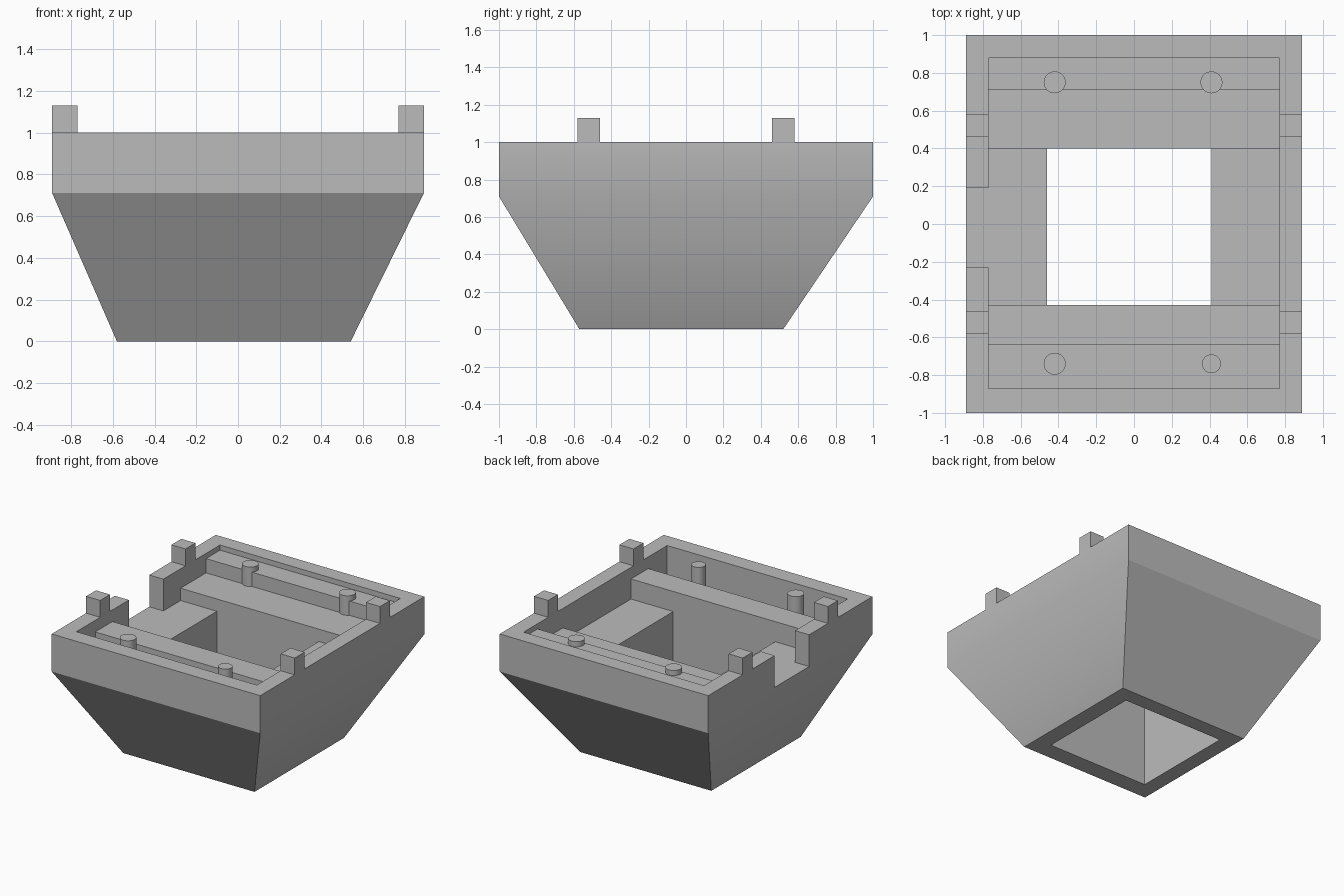
import bpy
import bmesh
import math

old = bpy.data.objects.get("Cube")
if old:
    bpy.data.objects.remove(old, do_unlink=True)

grey = bpy.data.materials.new("plain_grey")
grey.use_nodes = True
grey.diffuse_color = (0.5, 0.5, 0.5, 1)
grey.node_tree.nodes["Principled BSDF"].inputs["Base Color"].default_value = (0.5, 0.5, 0.5, 1)

FLOOR, SHOULDER, RIM = 0.755, 0.71, 1.0


def finish(name, bm):
    """Turn a bmesh into a named, coloured object."""
    bmesh.ops.recalc_face_normals(bm, faces=bm.faces)
    mesh = bpy.data.meshes.new(name)
    bm.to_mesh(mesh)
    bm.free()
    mesh.materials.append(grey)
    obj = bpy.data.objects.new(name, mesh)
    bpy.context.collection.objects.link(obj)
    return obj


def loft(name, sections):
    """Stack rectangles (x0, x1, y0, y1, z) and skin them."""
    bm = bmesh.new()
    rings = []
    for x0, x1, y0, y1, z in sections:
        corners = ((x0, y0), (x1, y0), (x1, y1), (x0, y1))
        rings.append([bm.verts.new((x, y, z)) for x, y in corners])
    for low, high in zip(rings, rings[1:]):
        for i in range(4):
            j = (i + 1) % 4
            bm.faces.new((low[i], low[j], high[j], high[i]))
    bm.faces.new(rings[0][::-1])
    bm.faces.new(rings[-1])
    return finish(name, bm)


def box(name, x, y, z):
    return loft(name, [(*x, *y, z[0]), (*x, *y, z[1])])


def smooth(obj):
    bpy.ops.object.select_all(action="DESELECT")
    obj.select_set(True)
    bpy.context.view_layer.objects.active = obj
    bpy.ops.object.shade_smooth_by_angle(angle=math.radians(30))


# Tapered outer shell
body = loft("tapered_body", [
    (-0.58, 0.54, -0.57, 0.52, 0),
    (-0.89, 0.89, -1, 1, SHOULDER),
    (-0.89, 0.89, -1, 1, RIM),
])

# Top pocket, square through-hole and side notch
cutters = [
    box("pocket_cutter", (-0.77, 0.77), (-0.87, 0.88), (FLOOR, 1.2)),
    box("hole_cutter", (-0.46, 0.41), (-0.43, 0.40), (-0.2, 1.2)),
    box("notch_cutter", (-1.0, -0.7), (-0.23, 0.19), (FLOOR, 1.2)),
]
bpy.context.view_layer.objects.active = body
for cutter in cutters:
    cutter.hide_render = True
    mod = body.modifiers.new("cut", "BOOLEAN")
    mod.operation = "DIFFERENCE"
    mod.solver = "EXACT"
    mod.object = cutter
    bpy.ops.object.modifier_apply(modifier=mod.name)
    bpy.data.objects.remove(cutter, do_unlink=True)
smooth(body)

# Cross beams and raised ledge inside the pocket
inner = (-0.77, 0.77)
box("front_beam", inner, (-0.64, -0.43), (FLOOR, 0.91))
box("back_beam", inner, (0.40, 0.71), (FLOOR, 0.85))
box("back_ledge", inner, (0.71, 0.88), (FLOOR, 0.96))

# Four lugs on the side walls
for side, sx in (("left", 1), ("right", -1)):
    for end, sy in (("front", -1), ("back", 1)):
        box(f"{end}_{side}_lug", sorted((sx * 0.77, sx * 0.89)),
            sorted((sy * 0.46, sy * 0.58)), (RIM, 1.13))

# Locating pins
for name, x, y, r in (
    ("back_right_pin", -0.42, 0.75, 0.058),
    ("back_left_pin", 0.41, 0.75, 0.058),
    ("front_right_pin", -0.42, -0.74, 0.058),
    ("front_left_pin", 0.41, -0.74, 0.05),
):
    bm = bmesh.new()
    bmesh.ops.create_cone(bm, cap_ends=True, segments=32, radius1=r, radius2=r, depth=RIM - FLOOR)
    bmesh.ops.translate(bm, verts=bm.verts, vec=(x, y, (RIM + FLOOR) / 2))
    smooth(finish(name, bm))
